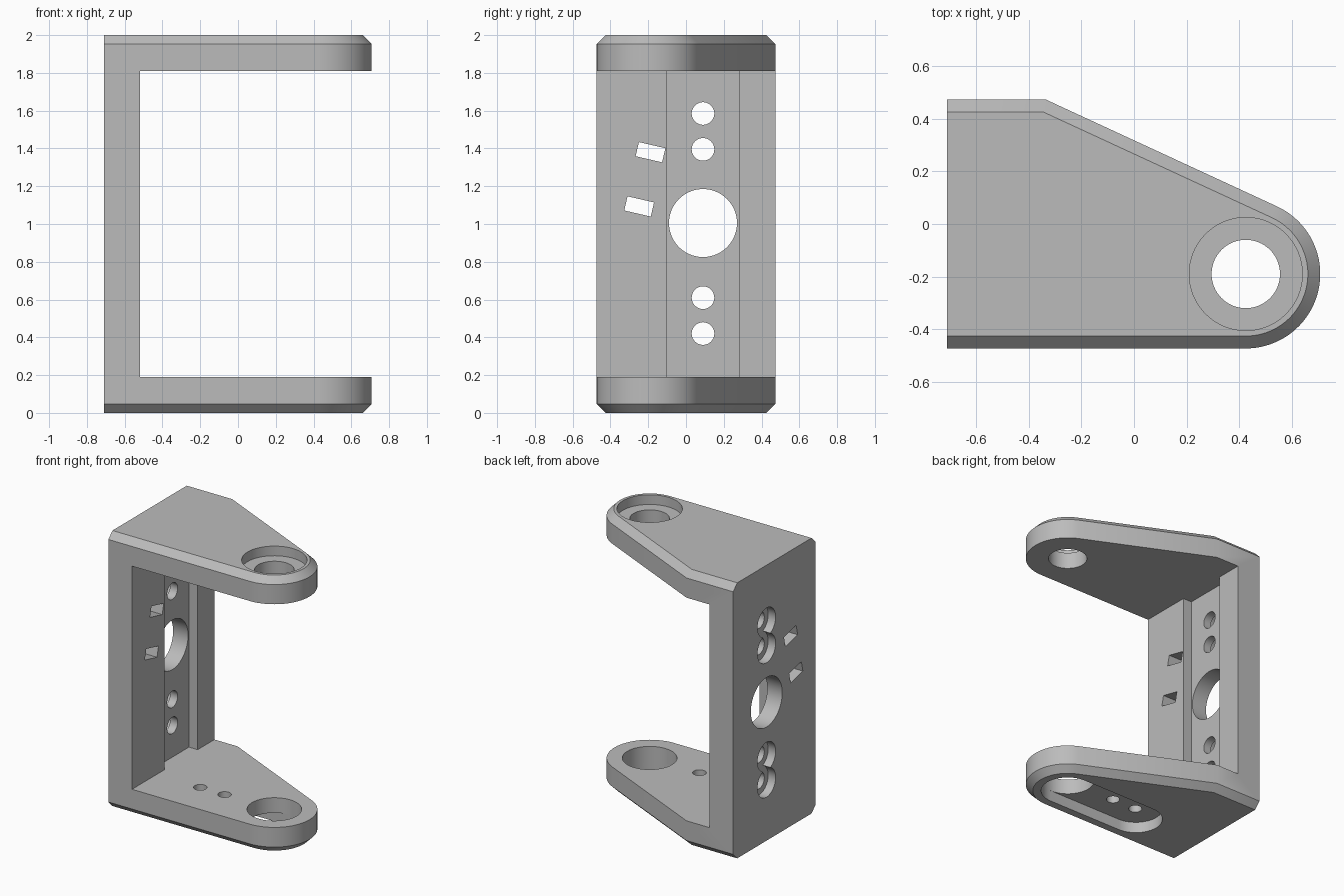
import bpy, bmesh
from math import radians, cos, sin, tan
from mathutils import Matrix

cube = bpy.data.objects.get("Cube")
if cube:
    bpy.data.objects.remove(cube, do_unlink=True)

grey = bpy.data.materials.new("plain grey")
grey.use_nodes = True
grey.diffuse_color = (0.5, 0.5, 0.5, 1)
grey.node_tree.nodes["Principled BSDF"].inputs["Base Color"].default_value = (0.5, 0.5, 0.5, 1)

BACK, HALF_Y, HEIGHT, WALL, CHAMFER = -0.71, 0.473, 2.0, 0.19, 0.047
PIVOT_X, PIVOT_Y, TIP_R = 0.425, -0.19, 0.283
SLANT = 65.3          # direction of the slanted edge's normal, in degrees
ARC_STEPS = 40


def add_object(name, bm):
    bmesh.ops.recalc_face_normals(bm, faces=bm.faces)
    mesh = bpy.data.meshes.new(name)
    bm.to_mesh(mesh)
    bm.free()
    mesh.materials.append(grey)
    obj = bpy.data.objects.new(name, mesh)
    bpy.context.collection.objects.link(obj)
    return obj


def outline(inset):
    """Plan of the arm, inset on every side except the back."""
    pts = [(BACK, -HALF_Y + inset)]
    for i in range(ARC_STEPS + 1):
        a = radians(-90 + (SLANT + 90) * i / ARC_STEPS)
        pts.append((PIVOT_X + (TIP_R - inset) * cos(a), PIVOT_Y + (TIP_R - inset) * sin(a)))
    shift = inset * tan(radians((90 - SLANT) / 2))
    pts.append((-0.335 - shift, HALF_Y - inset))
    pts.append((BACK, HALF_Y - inset))
    return pts


def loft_body():
    """Solid block with chamfered top and bottom rims."""
    bm = bmesh.new()
    levels = [(0, CHAMFER), (CHAMFER, 0), (HEIGHT - CHAMFER, 0), (HEIGHT, CHAMFER)]
    rings = [[bm.verts.new((x, y, z)) for x, y in outline(inset)] for z, inset in levels]
    for low, high in zip(rings, rings[1:]):
        n = len(low)
        for i in range(n):
            j = (i + 1) % n
            bm.faces.new((low[i], low[j], high[j], high[i]))
    bm.faces.new(rings[0])
    bm.faces.new(rings[-1])
    return add_object("bracket", bm)


def cut(cutter):
    mod = bracket.modifiers.new("cut", 'BOOLEAN')
    mod.operation, mod.solver, mod.object = 'DIFFERENCE', 'EXACT', cutter
    bpy.context.view_layer.objects.active = bracket
    bpy.ops.object.modifier_apply(modifier=mod.name)
    bpy.data.objects.remove(cutter, do_unlink=True)


def cut_box(x0, x1, y, z, width, height, tilt=0):
    bm = bmesh.new()
    place = (Matrix.Translation(((x0 + x1) / 2, y, z)) @ Matrix.Rotation(radians(tilt), 4, 'X')
             @ Matrix.Diagonal((x1 - x0, width, height, 1)))
    bmesh.ops.create_cube(bm, size=1, matrix=place)
    cut(add_object("box_cutter", bm))


def cut_hole(axis, centre, radius, depth, sides=48):
    """Round hole centred on a point, along X or Z."""
    turn = Matrix.Rotation(radians(90), 4, 'Y') if axis == 'X' else Matrix()
    bm = bmesh.new()
    bmesh.ops.create_cone(bm, cap_ends=True, segments=sides, radius1=radius, radius2=radius,
                          depth=depth, matrix=Matrix.Translation(centre) @ turn)
    cut(add_object("hole_cutter", bm))


def cut_slot(x0, x1, y, radius, z0, z1):
    """Round-ended slot along X."""
    bm = bmesh.new()
    ring = []
    for centre, start in ((x1, -90), (x0, 90)):
        for i in range(25):
            a = radians(start + 7.5 * i)
            ring.append(bm.verts.new((centre + radius * cos(a), y + radius * sin(a), z0)))
    face = bm.faces.new(ring)
    new = bmesh.ops.extrude_face_region(bm, geom=[face])["geom"]
    bmesh.ops.translate(bm, vec=(0, 0, z1 - z0),
                        verts=[v for v in new if isinstance(v, bmesh.types.BMVert)])
    cut(add_object("slot_cutter", bm))


bracket = loft_body()

# Open space between the two arms, then the channel down the wall
inner = BACK + WALL
cut_box(inner, 1, 0, HEIGHT / 2, 2, HEIGHT - 2 * WALL)
cut_box(inner - 0.07, inner + 0.1, 0.09, HEIGHT / 2, 0.38, HEIGHT - 2 * WALL)

# Wall: large hole and counterbored screw holes
cut_hole('X', (BACK, 0.09, 1.005), 0.18, 0.6, 64)
for z in (1.585, 1.395, 0.61, 0.42):
    cut_hole('X', (BACK, 0.09, z), 0.104, 0.12)
    cut_hole('X', (BACK, 0.09, z), 0.06, 0.6, 32)

# Wall: tilted tie slots
for y, z in ((-0.188, 1.38), (-0.248, 1.093)):
    cut_box(BACK - 0.1, inner + 0.1, y, z, 0.144, 0.077, -13)

# Upper arm: bearing seat and through hole
cut_hole('Z', (PIVOT_X, PIVOT_Y, HEIGHT), 0.215, 0.14, 64)
cut_hole('Z', (PIVOT_X, PIVOT_Y, HEIGHT), 0.13, 0.6, 64)

# Lower arm: slotted recess underneath, pivot hole and two screw holes
cut_slot(PIVOT_X - 0.6, PIVOT_X, PIVOT_Y, 0.18, -0.1, 0.08)
cut_hole('Z', (PIVOT_X, PIVOT_Y, 0.1), 0.18, 0.6, 48)
for offset in (0.4, 0.595):
    cut_hole('Z', (PIVOT_X - offset, PIVOT_Y, 0.1), 0.045, 0.6, 32)

bpy.ops.object.select_all(action='DESELECT')
bracket.select_set(True)
bpy.context.view_layer.objects.active = bracket
bpy.ops.object.shade_smooth_by_angle(angle=radians(30))
